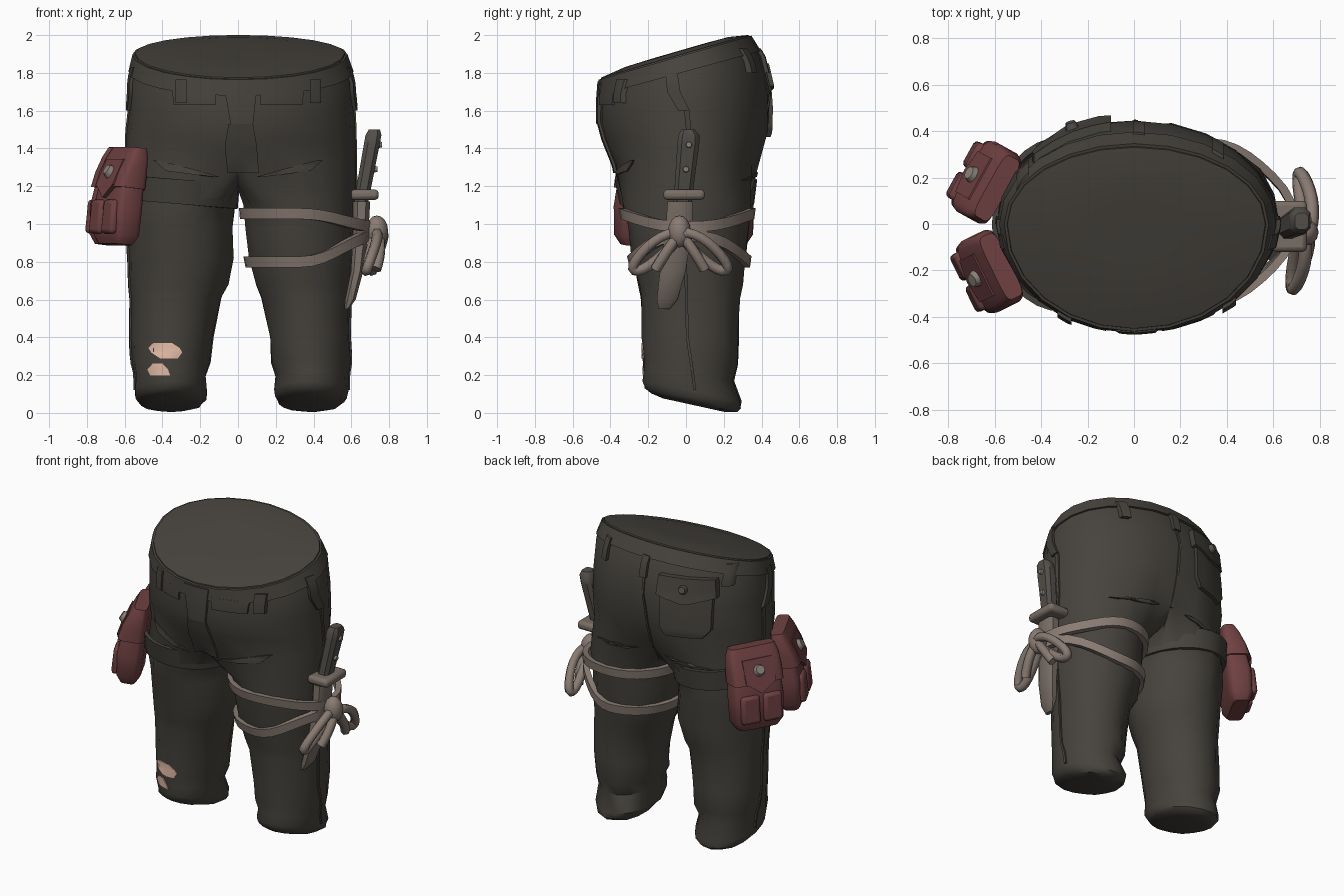
import bpy, bmesh, random
from math import sin, cos, pi, radians
from mathutils import Vector, Matrix
from mathutils.bvhtree import BVHTree

random.seed(4)
if "Cube" in bpy.data.objects:
    bpy.data.objects.remove(bpy.data.objects["Cube"])


def material(name, r, g, b):
    m = bpy.data.materials.new(name)
    m.use_nodes = True
    m.diffuse_color = (r, g, b, 1)
    m.node_tree.nodes["Principled BSDF"].inputs["Base Color"].default_value = (r, g, b, 1)
    return m


CLOTH = material("charcoal cloth", .062, .056, .047)
STRAP = material("tan strap", .25, .2, .17)
SHEATH = material("brown sheath", .19, .155, .13)
GRIP = material("dark grip", .085, .077, .068)
POUCH = material("dull red leather", .16, .052, .053)
METAL = material("grey metal", .25, .22, .19)
SKIN = material("skin", 1, .65, .5)


def finish(name, bm, mat, matrix=None):
    bmesh.ops.recalc_face_normals(bm, faces=bm.faces)
    mesh = bpy.data.meshes.new(name)
    bm.to_mesh(mesh)
    mesh.materials.append(mat)
    ob = bpy.data.objects.new(name, mesh)
    bpy.context.collection.objects.link(ob)
    if matrix:
        ob.matrix_world = matrix
    return ob


def bridge(bm, a, b):
    for i in range(len(a)):
        j = (i + 1) % len(a)
        bm.faces.new((a[i], a[j], b[j], b[i]))


def loft(name, rings, mat, matrix=None, wrap=False):
    """Skin closed rings; cap the ends, or join last to first."""
    bm = bmesh.new()
    loops = [[bm.verts.new(p) for p in ring] for ring in rings]
    for a, b in zip(loops, loops[1:]):
        bridge(bm, a, b)
    if wrap:
        bridge(bm, loops[-1], loops[0])
    else:
        bm.faces.new(loops[0])
        bm.faces.new(loops[-1])
    return finish(name, bm, mat, matrix)


def box(name, loc, size, mat, matrix=Matrix(), bevel=.02):
    bm = bmesh.new()
    bmesh.ops.create_cube(bm, size=1)
    bmesh.ops.scale(bm, vec=size, verts=bm.verts)
    ob = finish(name, bm, mat, matrix @ Matrix.Translation(loc))
    mod = ob.modifiers.new("bevel", "BEVEL")
    mod.width, mod.segments = bevel, 2


def stud(name, loc, radius, mat, axis, matrix=Matrix()):
    bm = bmesh.new()
    bmesh.ops.create_cone(bm, cap_ends=True, segments=10, radius1=radius,
                          radius2=radius * .7, depth=.03)
    turn = Vector(axis).to_track_quat('Z', 'Y').to_matrix().to_4x4()
    finish(name, bm, mat, matrix @ Matrix.Translation(loc) @ turn)


def lerp_rows(rows, s):
    k = min(max(int(s), 0), len(rows) - 2)
    return [p + (q - p) * (s - k) for p, q in zip(rows[k], rows[k + 1])]


# Hip rows: height at y=0, slope, right half width, left half width, front y, back y
HIPS = [(1.905, .29, .545, .565, -.45, .33), (1.78, .27, .575, .61, -.46, .4), (1.62, .18, .575, .615, -.46, .445),
        (1.47, .06, .59, .62, -.435, .45), (1.32, 0, .59, .625, -.385, .4)]
# Leg rows: height, slope, inner x, outer x, front y, back y
LEG = [(1.1, 0, .03, .62, -.335, .345), (.98, 0, .04, .615, -.31, .33), (.82, 0, .055, .61, -.285, .32),
       (.68, 0, .085, .605, -.25, .3), (.61, 0, .125, .6, -.24, .285), (.4, 0, .165, .595, -.232, .28),
       (.27, -.05, .175, .595, -.225, .278), (.2, -.12, .2, .58, -.225, .25), (.12, -.2, .19, .58, -.225, .29),
       (.085, -.21, .2, .57, -.215, .285), (.063, -.22, .22, .55, -.185, .265), (.05, -.22, .29, .49, -.12, .2)]


def hip_point(s, a, off=0):
    z, slope, right, left, front, back = lerp_rows(HIPS, s)
    x = ((left if cos(a) > 0 else right) + off) * cos(a)
    y = (back + off if sin(a) > 0 else off - front) * sin(a)
    if s > 2.5 and abs(a - pi / 2) < .1:
        y -= .04
    return Vector((x, y, z + slope * y))


def leg_point(side, s, a, off=0):
    z, slope, inner, outer, front, back = lerp_rows(LEG, s)
    if side < 0:
        outer -= .03
        inner -= .035 if z < .9 else .015
    y = (front + back) / 2 + ((back - front) / 2 + off) * sin(a)
    x = (inner + outer) / 2 + ((outer - inner) / 2 + off) * cos(a)
    return Vector((side * x, y, z + slope * y))


def leg_at(side, z, a, off=0):
    k = max(i for i in range(len(LEG) - 1) if LEG[i][0] >= z or i == 0)
    s = k + (LEG[k][0] - z) / (LEG[k][0] - LEG[k + 1][0])
    p = leg_point(side, s, a, off)
    p.z = z
    return p


# Trousers: hips with a domed top, split at the crotch into two legs
bm = bmesh.new()
SEG = 24
hips = [[bm.verts.new(hip_point(s, -pi / 2 + 2 * pi * i / SEG)) for i in range(SEG)]
        for s in range(len(HIPS))]
for a, b in zip(hips, hips[1:]):
    bridge(bm, a, b)
rim = hips[0]
for scale, rise in ((.7, .018), (.35, .01)):
    middle = Vector((0, -.02, HIPS[0][0]))
    inner = [bm.verts.new(middle + (v.co - middle) * (scale if rim is hips[0] else .5) + Vector((0, 0, rise)))
             for v in rim]
    bridge(bm, rim, inner)
    rim = inner
bm.faces.new(rim)
crotch = [bm.verts.new((0, y, 1.17 + abs(y) * .13)) for y in (.29, .1, -.1, -.28)]
low = hips[-1]
for side in (1, -1):
    loop = [low[(side * i) % SEG] for i in range(SEG // 2 + 1)] + crotch
    n = len(loop)
    for s in range(len(LEG)):
        ring = []
        for i in range(n):
            p = leg_point(side, s, (i - 6) * 2 * pi / n, random.uniform(-.007, .007))
            ring.append(bm.verts.new(p))
        bridge(bm, loop, ring)
        loop = ring
    bm.faces.new(loop)
bmesh.ops.recalc_face_normals(bm, faces=bm.faces)
surface = BVHTree.FromBMesh(bm)
finish("trousers", bm, CLOTH)

RAYS = {"front": Vector((0, 1, 0)), "back": Vector((0, -1, 0)),
        "left": Vector((-1, 0, 0)), "right": Vector((1, 0, 0))}


def patch(name, view, rows, thick, mat=CLOTH, cols=4, sub=3):
    """Plate laid on the trousers; each row is height, start, end."""
    d = RAYS[view]
    rings = []
    for k in range((len(rows) - 1) * sub + 1):
        v, u0, u1 = lerp_rows(rows, k / sub)
        top = []
        for c in range(cols + 1):
            u = u0 + (u1 - u0) * c / cols
            start = Vector((u, 0, v)) if d.x == 0 else Vector((0, u, v))
            hit = surface.ray_cast(start - d * 2, d)[0]
            if hit:
                top.append(hit)
        if len(top) == cols + 1:
            rings.append([p - d * thick for p in top] + [p + d * .002 for p in reversed(top)])
    if len(rings) > 1:
        loft(name, rings, mat)


def band(name, point, half, thick, mat, segs=32):
    """Flat strip around a body; point(angle, height offset, outward offset)."""
    loft(name, [[point(2 * pi * i / segs, h, o) for i in range(segs)]
                for h, o in ((-half, -.01), (-half, thick), (half, thick), (half, -.01))], mat, wrap=True)


# Waistband, belt loops, fly and pockets
band("waistband", lambda a, h, o: hip_point(.42 - h, a, o), .36, .012, CLOTH, SEG)
for x in (-.3, .41):
    patch("front_belt_loop", "front", [(1.765, x - .03, x + .03), (1.64, x - .03, x + .03)], .03)
for x, thick in ((-.48, .03), (.02, .022), (.36, .03)):
    patch("back_belt_loop", "back", [(1.93, x - .025, x + .025), (1.8, x - .025, x + .025)], thick)
patch("fly", "front", [(1.755, -.08, .1), (1.62, -.055, .09), (1.53, -.04, .08)], .018)
patch("fly_lower", "front", [(1.53, -.05, .08), (1.41, -.07, .1), (1.27, -.055, .11)], .014)
patch("seat_seam", "back", [(1.84, .01, .025), (1.6, -.005, .01), (1.3, -.01, .005)], .008, cols=1, sub=6)
for s in (1, -1):
    patch("front_pocket_welt", "front", [(1.71, s * .12, s * .35), (1.63, s * .12, s * .34)], .013)
    patch("thigh_fold", "front", [(1.34, s * .43, s * .45), (1.28, s * .2, s * .38), (1.25, s * .1, s * .14)], .01)
    patch("seat_fold", "back", [(1.28, s * .1, s * .14), (1.25, s * .18, s * .34), (1.23, s * .4, s * .45)], .01)
    view = "left" if s > 0 else "right"
    patch("side_pocket", view, [(1.83, -.11, -.05), (1.7, -.1, -.03), (1.6, -.04, .02)], .018)
    patch("side_seam", view, [(1.6, -.01, .02), (1.3, .02, .035), (.8, -.01, .005), (.4, 0, .015),
                              (.12, .04, .055)], .009, cols=1, sub=6)
patch("back_pocket", "back", [(1.82, -.42, -.12), (1.52, -.42, -.12), (1.46, -.37, -.16)], .025)
patch("back_pocket_flap", "back", [(1.85, -.43, -.1), (1.73, -.44, -.1), (1.69, -.3, -.25)], .04)
stud("back_pocket_button", (-.27, .425, 1.785), .03, GRIP, (-.3, 1, .3))

# Torn knee showing skin
patch("upper_knee_tear", "front", [(.37, -.45, -.35), (.345, -.475, -.31), (.32, -.46, -.295), (.287, -.41, -.32)],
      .007, SKIN)
patch("lower_knee_tear", "front", [(.262, -.45, -.4), (.23, -.48, -.37), (.198, -.465, -.36)], .007, SKIN)

# Thigh straps
band("right_thigh_strap", lambda a, h, o: leg_at(-1, 1.17 + .025 * cos(a) + h, a, o), .065, .015, CLOTH)


def strap_point(base, rise):
    def point(a, h, o):
        out = max(0, cos(a))
        return leg_at(1, base + rise * out ** 2 + h, a, o + .07 * out ** 6)
    return point


band("upper_knife_strap", strap_point(1.055, -.07), .029, .026, STRAP)
band("lower_knife_strap", strap_point(.8, .14), .029, .026, STRAP)


# Knife in its sheath
def rect_rings(rows):
    return [[(x + i * hx, y + j * hy, z) for i, j in ((-1, -.6), (-.5, -1), (.5, -1), (1, -.6),
                                                     (1, .6), (.5, 1), (-.5, 1), (-1, .6))]
            for z, x, y, hx, hy in rows]


loft("knife_sheath", rect_rings([(1.12, .655, -.03, .045, .068), (.95, .65, -.04, .04, .07), (.75, .63, -.07, .033, .068),
                                 (.6, .595, -.1, .028, .055), (.55, .575, -.115, .012, .03)]), SHEATH)
loft("knife_handle", rect_rings([(1.1, .65, -.02, .037, .05), (1.2, .667, -.01, .039, .05), (1.42, .708, .012, .042, .058),
                                 (1.47, .717, .015, .042, .056), (1.5, .722, .012, .03, .035)]), GRIP)
box("knife_guard", (.67, -.01, 1.155), (.15, .22, .055), SHEATH)
for x, y, z in ((.748, .015, 1.42), (.724, 0, 1.29)):
    stud("handle_rivet", (x, y, z), .02, METAL, (1, 0, 0))


# Tied bow
def cord(name, points, cyclic):
    cu = bpy.data.curves.new(name, 'CURVE')
    cu.dimensions = '3D'
    cu.bevel_depth, cu.bevel_resolution, cu.resolution_u = .029, 1, 4
    cu.use_fill_caps = True
    sp = cu.splines.new('NURBS')
    sp.points.add(len(points) - 1)
    for q, p in zip(sp.points, points):
        q.co = (*p, 1)
    sp.order_u, sp.use_cyclic_u, sp.use_endpoint_u = 3, cyclic, not cyclic
    cu.materials.append(STRAP)
    bpy.context.collection.objects.link(bpy.data.objects.new(name, cu))


for s in (1, -1):
    cord("bow_loop", [(x + s * .015, -.03 + s * y, z) for x, y, z in
                      ((.75, .0, .97), (.755, .14, .92), (.7, .27, .77), (.69, .21, .74), (.72, .04, .88))], True)
    cord("bow_tail", [(.74, -.03, .95), (.77, -.03 + s * .06, .88), (.73, -.03 + s * .13, .76)], False)
bm = bmesh.new()
bmesh.ops.create_uvsphere(bm, u_segments=12, v_segments=8, radius=1)
bmesh.ops.scale(bm, vec=(.06, .06, .085), verts=bm.verts)
finish("bow_knot", bm, STRAP, Matrix.Translation((.735, -.035, .96)))


# Hip pouches
def rounded(hw, hd, y, z, n=16):
    def soft(v):
        return (1 if v > 0 else -1) * abs(v) ** .4
    return [(hw * soft(cos(t)), y + hd * soft(sin(t)), z) for t in ((i + .5) * 2 * pi / n for i in range(n))]


for label, x, y, turn in (("front", -.63, -.21, -64), ("rear", -.645, .185, -119)):
    m = (Matrix.Translation((x, y, 1.14)) @ Matrix.Rotation(radians(turn), 4, 'Z')
         @ Matrix.Rotation(-.11, 4, 'X'))
    loft(label + "_pouch_body", [rounded(*r) for r in ((.13, .05, .005, -.25), (.165, .075, .005, -.2), (.17, .082, 0, -.05),
                                                      (.16, .07, .01, .1), (.14, .04, .03, .22))], POUCH, m)
    loft(label + "_pouch_flap", [rounded(*r) for r in ((.173, .088, 0, .05), (.173, .078, .01, .13), (.168, .058, .025, .215),
                                                      (.15, .042, .035, .268))], POUCH, m)
    loft(label + "_pouch_flap_point", [[(x, y + max(0, z - .05) * .35, z) for x, z in
                                        ((-.1, .2), (.1, .2), (.1, .06), (0, -.01), (-.1, .06))]
                                       for y in (-.06, -.098)], POUCH, m)
    stud(label + "_pouch_stud", (0, -.078, .135), .04, METAL, (0, -1, .5), m)
    for s in (1, -1):
        box(label + "_pouch_pocket", (s * .075, -.075, -.11), (.125, .05, .18), POUCH, m)

# Smooth shading with sharp edges kept
bpy.ops.object.select_all(action='DESELECT')
for ob in bpy.context.scene.objects:
    if ob.type == 'MESH':
        ob.select_set(True)
        bpy.context.view_layer.objects.active = ob
bpy.ops.object.shade_smooth_by_angle(angle=radians(40))
